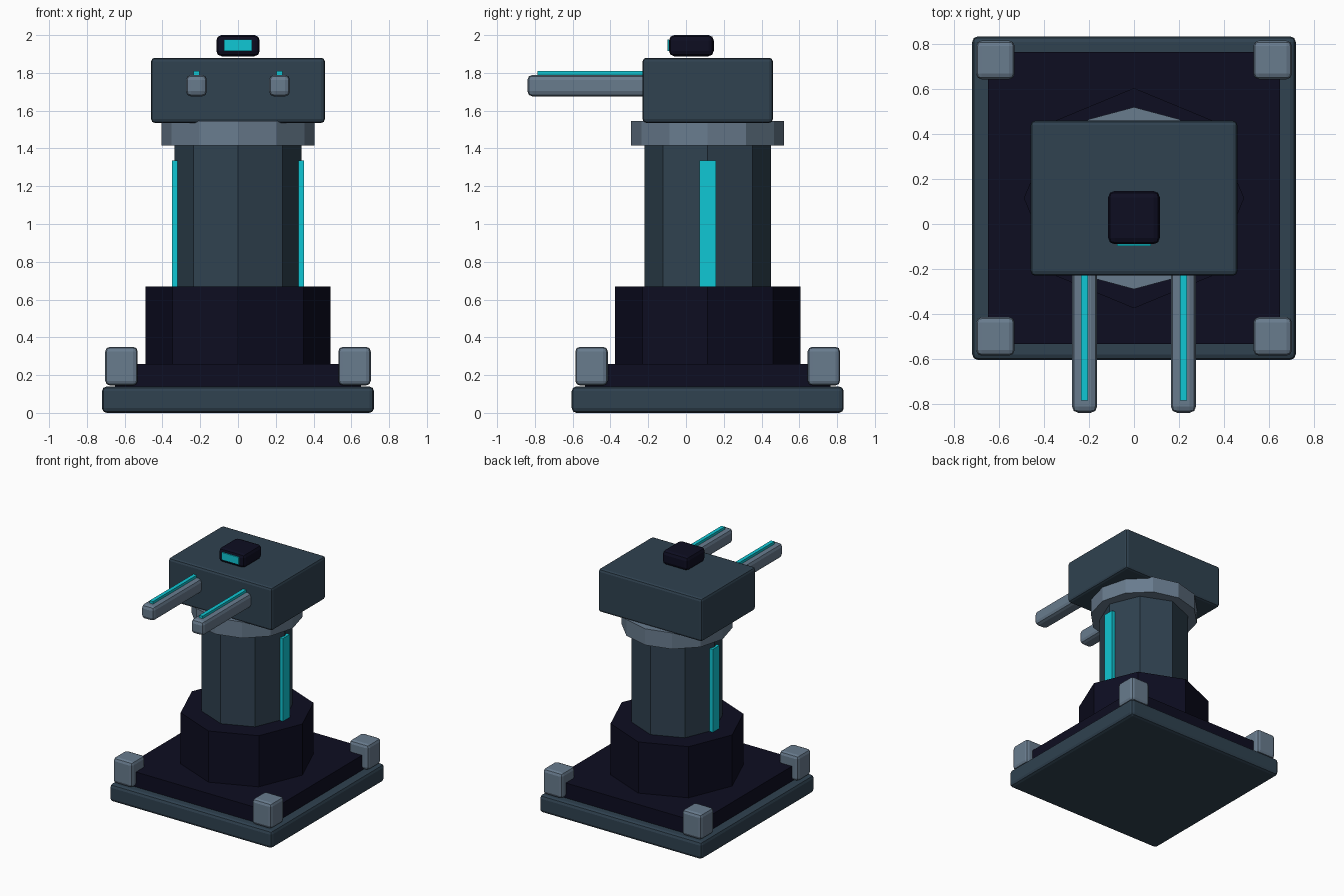
import bpy, bmesh, math
from mathutils import Matrix, Vector

if "Cube" in bpy.data.objects:
    bpy.data.objects.remove(bpy.data.objects["Cube"])

CY = 0.115  # depth centre of the pedestal


def material(name, rgb):
    m = bpy.data.materials.new(name)
    m.diffuse_color = (*rgb, 1)
    m.use_nodes = True
    m.node_tree.nodes["Principled BSDF"].inputs["Base Color"].default_value = m.diffuse_color
    return m


SLATE = material("slate", (0.029, 0.054, 0.080))
NAVY = material("dark navy", (0.004, 0.004, 0.015))
STEEL = material("steel grey", (0.14, 0.20, 0.27))
CYAN = material("glowing cyan", (0.005, 0.57, 0.66))


def finish(bm, name, mat):
    me = bpy.data.meshes.new(name)
    bm.to_mesh(me)
    bm.free()
    me.materials.append(mat)
    ob = bpy.data.objects.new(name, me)
    bpy.context.collection.objects.link(ob)
    return ob


def box(name, mat, lo, hi, bevel=0):
    lo, hi = Vector(lo), Vector(hi)
    bm = bmesh.new()
    bmesh.ops.create_cube(bm, size=1, matrix=Matrix.Translation((lo + hi) / 2)
                          @ Matrix.Diagonal((*(hi - lo), 1)))
    ob = finish(bm, name, mat)
    if bevel:
        mod = ob.modifiers.new("Bevel", 'BEVEL')
        mod.width = bevel
        mod.segments = 2
    return ob


def prism(name, mat, sides, radius, z0, z1):
    # Polygonal cylinder with corners on the x and y axes
    bm = bmesh.new()
    ring = [bm.verts.new((radius * math.cos(2 * math.pi * i / sides),
                          CY + radius * math.sin(2 * math.pi * i / sides), z0))
            for i in range(sides)]
    base = bm.faces.new(ring)
    top = bmesh.ops.extrude_face_region(bm, geom=[base])["geom"]
    bmesh.ops.translate(bm, vec=(0, 0, z1 - z0),
                        verts=[g for g in top if isinstance(g, bmesh.types.BMVert)])
    bmesh.ops.recalc_face_normals(bm, faces=bm.faces)
    return finish(bm, name, mat)


# Base plates
box("base_plate", SLATE, (-0.72, CY - 0.72, 0), (0.72, CY + 0.72, 0.14), 0.025)
box("upper_plate", NAVY, (-0.65, CY - 0.65, 0.13), (0.65, CY + 0.65, 0.26))

# Corner blocks
for sx, xn in ((-1, "left"), (1, "right")):
    for sy, yn in ((-1, "front"), (1, "back")):
        x, y = sx * 0.617, CY + sy * 0.615
        box(f"corner_block_{yn}_{xn}", STEEL,
            (x - 0.086, y - 0.086, 0.145), (x + 0.086, y + 0.086, 0.35), 0.025)

# Pedestal
prism("drum", NAVY, 8, 0.49, 0.25, 0.67)
prism("column", SLATE, 8, 0.335, 0.66, 1.43)
prism("collar", STEEL, 12, 0.405, 1.415, 1.545)

# Head
box("head", SLATE, (-0.46, -0.23, 1.535), (0.46, 0.46, 1.88), 0.02)

# Light strips on the column, barrels and their light strips
for s, n in ((-1, "left"), (1, "right")):
    x = s * 0.335
    box(f"column_light_{n}", CYAN, (x - 0.014, CY - 0.043, 0.66), (x + 0.014, CY + 0.043, 1.335))
    x = s * 0.22
    box(f"barrel_{n}", STEEL, (x - 0.056, -0.84, 1.675), (x + 0.056, -0.2, 1.79), 0.028)
    box(f"barrel_light_{n}", CYAN, (x - 0.015, -0.785, 1.78), (x + 0.015, -0.22, 1.81))

# Sensor on the roof
box("sensor", NAVY, (-0.115, -0.09, 1.888), (0.115, 0.147, 2.0), 0.028)
box("sensor_lens", CYAN, (-0.075, -0.099, 1.917), (0.075, -0.09, 1.977))
